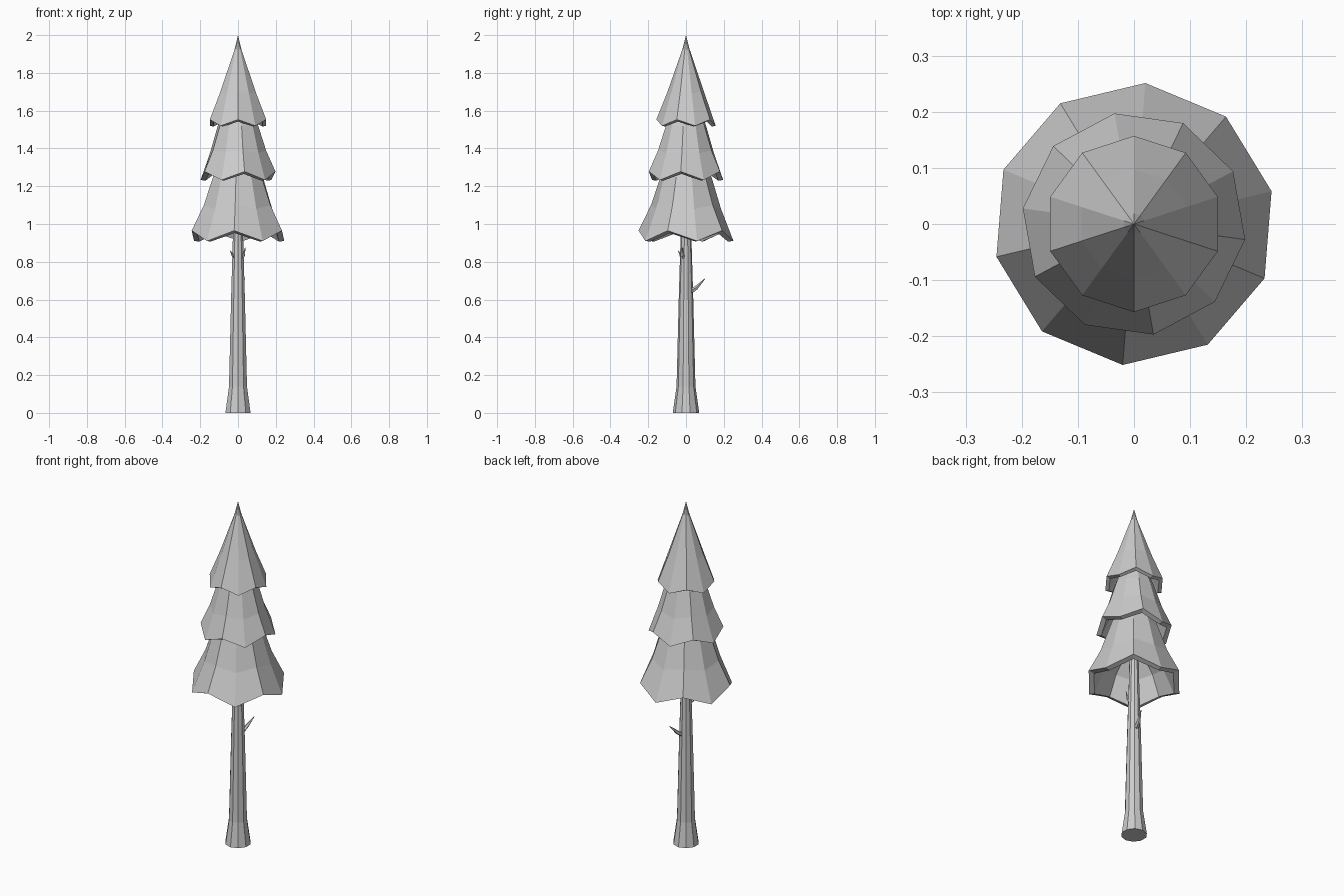
import bpy, bmesh
from math import sin, cos, radians
from mathutils import Vector

if "Cube" in bpy.data.objects:
    bpy.data.objects.remove(bpy.data.objects["Cube"])

SIDES = 10


def loft(name, rings, cap_start=True, cap_end=True):
    """Flat-faced object skinned through equal-length rings of points."""
    bm = bmesh.new()
    loops = [[bm.verts.new(p) for p in ring] for ring in rings]
    for a, b in zip(loops, loops[1:]):
        n = len(a)
        for i in range(n):
            j = (i + 1) % n
            bm.faces.new((a[i], a[j], b[j], b[i]))
    if cap_start:
        bm.faces.new(loops[0][::-1])
    if cap_end:
        bm.faces.new(loops[-1])
    bmesh.ops.remove_doubles(bm, verts=bm.verts, dist=1e-5)
    bmesh.ops.recalc_face_normals(bm, faces=bm.faces)
    mesh = bpy.data.meshes.new(name)
    bm.to_mesh(mesh)
    bm.free()
    obj = bpy.data.objects.new(name, mesh)
    bpy.context.collection.objects.link(obj)
    return obj


def ring(r, z, start, zig=0.0):
    """Ten-sided ring; every second corner droops by zig."""
    pts = []
    for i in range(SIDES):
        a = radians(start + 36 * i)
        pts.append((r * cos(a), r * sin(a), z - (zig if i % 2 else 0)))
    return pts


def foliage(name, start, outer, inner):
    """Hollow drooping skirt; start is the angle of a raised corner."""
    rings = [ring(r, z, start, zig) for r, z, zig in outer + inner]
    return loft(name, rings)


def branch(name, path, radii):
    """Tapered five-sided twig along a bent path."""
    pts = [Vector(p) for p in path]
    rings = []
    for i, (p, r) in enumerate(zip(pts, radii)):
        d = (pts[min(i + 1, len(pts) - 1)] - pts[max(i - 1, 0)]).normalized()
        u = d.cross(Vector((0, 0, 1))).normalized()
        v = d.cross(u)
        rings.append([p + r * (cos(radians(72 * k)) * u + sin(radians(72 * k)) * v)
                      for k in range(5)])
    return loft(name, rings)


# Trunk with a flared foot
loft("trunk", [ring(r, z, -90) for r, z in
               [(0.07, 0), (0.05, 0.14), (0.038, 0.62), (0.028, 0.95), (0.022, 1.25)]])

# Three foliage tiers: outer profile down to the rim, then the hollow underside
foliage("foliage_bottom", -94.6,
        [(0.085, 1.40, 0), (0.135, 1.25, 0), (0.186, 1.10, 0.02), (0.252, 0.965, 0.055)],
        [(0.222, 0.952, 0.045), (0.165, 1.06, 0.02), (0.02, 1.20, 0)])
foliage("foliage_middle", -80,
        [(0.07, 1.62, 0), (0.108, 1.52, 0), (0.15, 1.39, 0.015), (0.200, 1.278, 0.045)],
        [(0.174, 1.265, 0.036), (0.13, 1.34, 0.015), (0.02, 1.42, 0)])
foliage("foliage_top", -90,
        [(0, 2.0, 0), (0.019, 1.925, 0), (0.098, 1.70, 0.008), (0.157, 1.553, 0.033)],
        [(0.137, 1.542, 0.026), (0.10, 1.60, 0.01), (0.02, 1.66, 0)])

# Bare twigs on the trunk
branch("branch_long", [(0.005, 0.02, 0.64), (0.015, 0.055, 0.662), (0.035, 0.10, 0.71)],
       [0.014, 0.011, 0.002])
branch("branch_stub_left", [(-0.012, -0.012, 0.82), (-0.027, -0.027, 0.832), (-0.040, -0.040, 0.858)],
       [0.009, 0.007, 0.002])
branch("branch_stub_right", [(0.015, -0.008, 0.81), (0.030, -0.015, 0.832), (0.038, -0.020, 0.875)],
       [0.009, 0.007, 0.002])
